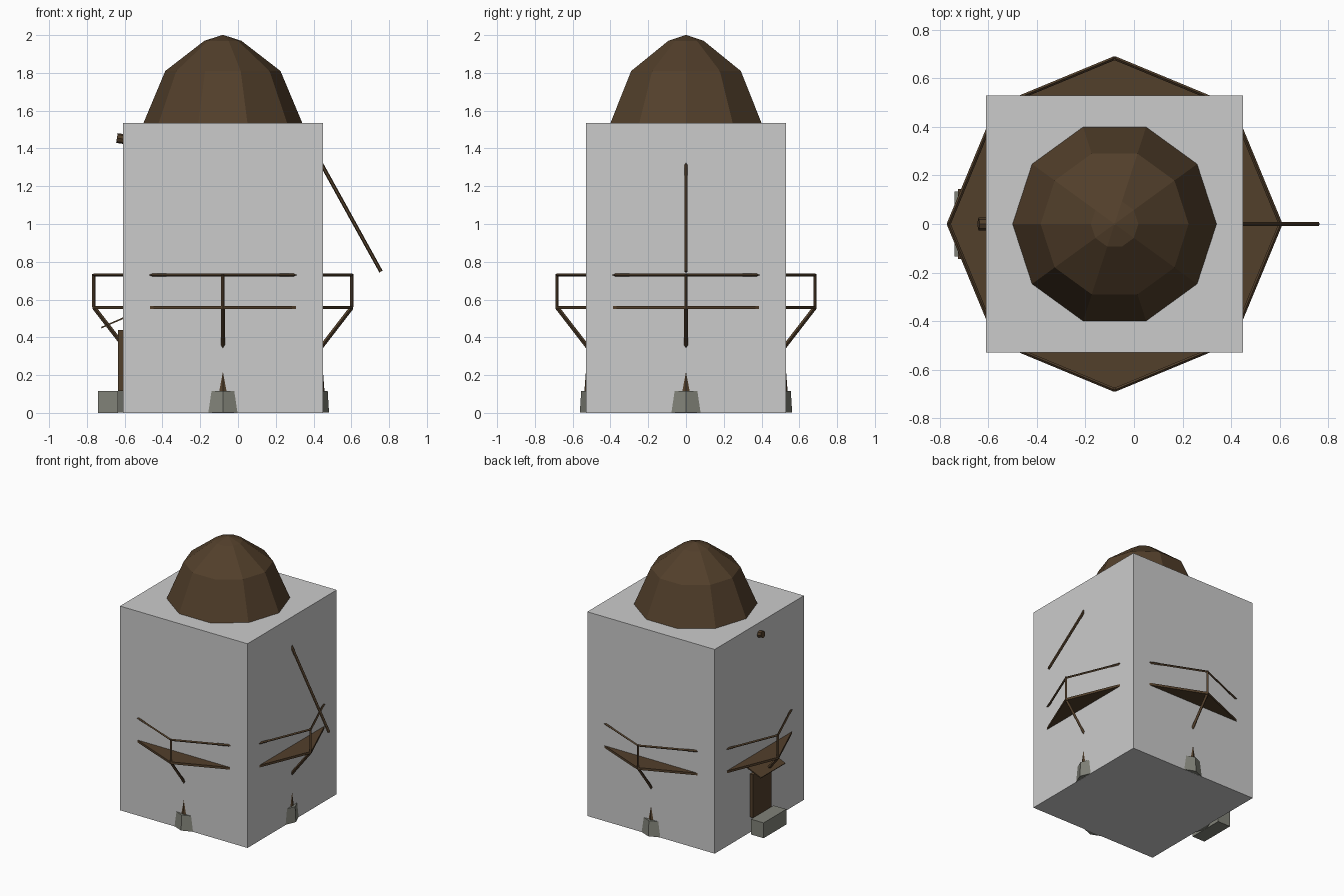
import bpy, bmesh, math
from mathutils import Vector

cube = bpy.data.objects.get("Cube")
if cube:
    bpy.data.objects.remove(cube, do_unlink=True)

CX = -0.08  # tower axis


def material(name, rgb):
    m = bpy.data.materials.new(name)
    m.use_nodes = True
    m.diffuse_color = (*rgb, 1)
    m.node_tree.nodes["Principled BSDF"].inputs["Base Color"].default_value = (*rgb, 1)
    return m


WALL = material("light grey", (0.60, 0.60, 0.60))
WOOD = material("brown wood", (0.085, 0.05, 0.024))
STONE = material("grey stone", (0.22, 0.225, 0.19))


def finish(name, bm, mat):
    bmesh.ops.recalc_face_normals(bm, faces=bm.faces)
    mesh = bpy.data.meshes.new(name)
    bm.to_mesh(mesh)
    bm.free()
    mesh.materials.append(mat)
    ob = bpy.data.objects.new(name, mesh)
    bpy.context.collection.objects.link(ob)
    return ob


def box(name, lo, hi, mat):
    bm = bmesh.new()
    bmesh.ops.create_cube(bm, size=1)
    lo, hi = Vector(lo), Vector(hi)
    for v in bm.verts:
        v.co = (lo + hi) / 2 + v.co * (hi - lo)
    return finish(name, bm, mat)


def stack(name, sides, rings, mat):
    """Closed solid from (radius, height) polygon rings around the tower axis."""
    bm = bmesh.new()
    loops = []
    for r, z in rings:
        loops.append([bm.verts.new((CX + r * math.cos(math.tau * i / sides),
                                    r * math.sin(math.tau * i / sides), z))
                      for i in range(sides)])
    for a, b in zip(loops, loops[1:]):
        for i in range(sides):
            j = (i + 1) % sides
            bm.faces.new((a[i], a[j], b[j], b[i]))
    bm.faces.new(loops[0])
    bm.faces.new(loops[-1])
    return finish(name, bm, mat)


def beam(name, a, b, radius, mat, sides=4):
    a, b = Vector(a), Vector(b)
    bm = bmesh.new()
    bmesh.ops.create_cone(bm, cap_ends=True, segments=sides, radius1=radius,
                          radius2=radius, depth=(b - a).length)
    ob = finish(name, bm, mat)
    ob.location = (a + b) / 2
    ob.rotation_euler = (b - a).to_track_quat('Z', 'Y').to_euler()
    return ob


def polar(r, i, z):
    a = math.tau * i / 8
    return (CX + r * math.cos(a), r * math.sin(a), z)


# Main block with the tapered tower inside it
box("main_block", (-0.61, -0.53, 0), (0.45, 0.53, 1.535), WALL)
stack("stone_base", 8, [(0.562, 0.001), (0.555, 0.115)], STONE)
stack("tower", 8, [(0.538, 0.115), (0.43, 1.5)], WOOD)

# Faceted cap
stack("cap", 10, [(0.435, 1.5), (0.305, 1.81), (0.098, 1.97), (0.004, 2.0)], WOOD)

# Gallery deck with railing and slanted braces
stack("deck", 8, [(0.69, 0.55), (0.69, 0.567)], WOOD)
for i in range(8):
    beam("rail", polar(0.684, i, 0.73), polar(0.684, i + 1, 0.73), 0.008, WOOD)
    beam("rail_post", polar(0.683, i, 0.56), polar(0.683, i, 0.736), 0.009, WOOD)
    beam("deck_brace", polar(0.68, i, 0.555), polar(0.51, i, 0.335), 0.011, WOOD)

# Tail pole and windshaft
beam("tail_pole", (0.40, 0, 1.393), (0.757, 0, 0.748), 0.01, WOOD, 6)
beam("windshaft", (-0.50, 0, 1.434), (-0.641, 0, 1.455), 0.026, WOOD, 8)

# Entrance: door, sloping canopy and step
box("door", (-0.635, -0.11, 0.115), (-0.60, 0.11, 0.44), WOOD)
canopy = box("canopy", (-0.075, -0.145, -0.004), (0.075, 0.145, 0.004), WOOD)
canopy.location = (-0.655, 0, 0.481)
canopy.rotation_euler.y = -math.atan2(0.05, 0.115)
box("step", (-0.74, -0.135, 0), (-0.635, 0.135, 0.115), STONE)
